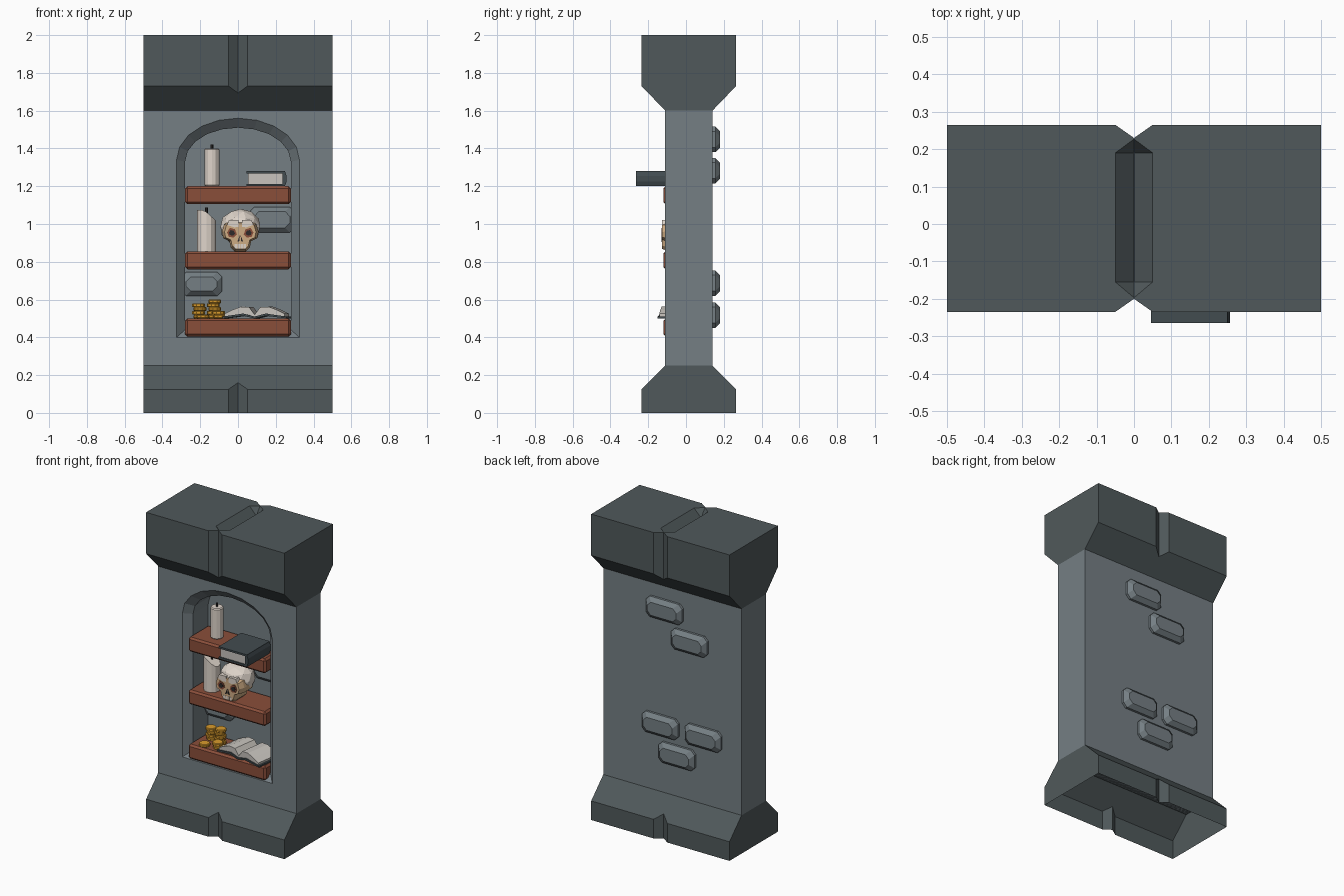
import bpy, bmesh, math
from mathutils import Matrix, Vector

if "Cube" in bpy.data.objects:
    bpy.data.objects.remove(bpy.data.objects["Cube"])


def material(name, r, g, b):
    m = bpy.data.materials.new(name)
    lin = lambda c: (c / 255 / 12.92) if c < 11 else ((c / 255 + 0.055) / 1.055) ** 2.4
    m.diffuse_color = (lin(r), lin(g), lin(b), 1)
    m.use_nodes = True
    m.node_tree.nodes["Principled BSDF"].inputs["Base Color"].default_value = m.diffuse_color
    return m


STONE = material("light stone", 117, 127, 132)
DARK = material("dark stone", 80, 89, 91)
WOOD = material("red wood", 138, 78, 58)
WAX = material("candle wax", 222, 212, 202)
BONE = material("bone tan", 206, 172, 132)
GOLD = material("gold", 218, 156, 44)
COVER = material("book cover", 66, 76, 80)
PAGE = material("paper", 200, 196, 190)
WICK = material("wick", 45, 42, 42)


def loft(name, loops, mat):
    """Closed solid through equal-length point loops."""
    bm = bmesh.new()
    rings = [[bm.verts.new(p) for p in lp] for lp in loops]
    n = len(rings[0])
    for a, b in zip(rings, rings[1:]):
        for i in range(n):
            bm.faces.new((a[i], a[(i + 1) % n], b[(i + 1) % n], b[i]))
    bm.faces.new(rings[0])
    bm.faces.new(rings[-1])
    bmesh.ops.recalc_face_normals(bm, faces=bm.faces)
    me = bpy.data.meshes.new(name)
    bm.to_mesh(me)
    bm.free()
    ob = bpy.data.objects.new(name, me)
    bpy.context.collection.objects.link(ob)
    me.materials.append(mat)
    return ob


def box(name, x, y, z, mat, bevel=0):
    ob = loft(name, [[(x[0], y[0], k), (x[1], y[0], k), (x[1], y[1], k), (x[0], y[1], k)] for k in z], mat)
    if bevel:
        m = ob.modifiers.new("bevel", "BEVEL")
        m.width, m.segments = bevel, 1
    return ob


def along_x(name, yz, x0, x1, mat):
    return loft(name, [[(x, y, z) for y, z in yz] for x in (x0, x1)], mat)


def along_y(name, xz, y0, y1, mat):
    return loft(name, [[(x, y, z) for x, z in xz] for y in (y0, y1)], mat)


def tube(name, c, r, z0, z1, mat, n=12, bevel=0.0):
    spec = [(r - bevel, z0), (r, z0 + bevel), (r, z1 - bevel), (r - bevel, z1)] if bevel else [(r, z0), (r, z1)]
    return loft(name, [[(c[0] + q * math.cos(2 * math.pi * i / n), c[1] + q * math.sin(2 * math.pi * i / n), z)
                        for i in range(n)] for q, z in spec], mat)


def cut(ob, cutter):
    m = ob.modifiers.new("cut", "BOOLEAN")
    m.operation, m.object, m.solver = "DIFFERENCE", cutter, "EXACT"
    bpy.context.view_layer.objects.active = ob
    bpy.ops.object.modifier_apply(modifier=m.name)
    bpy.data.objects.remove(cutter)


# Pillar cap, base and wall
cap = along_x("cap", [(-.11, 1.6), (-.235, 1.73), (-.235, 2), (.265, 2), (.265, 1.73), (.14, 1.6)], -.5, .5, DARK)
base = along_x("base", [(-.11, .25), (-.235, .125), (-.235, 0), (.265, 0), (.265, .125), (.14, .25)], -.5, .5, DARK)
wall = box("wall", (-.5, .5), (-.11, .14), (.25, 1.6), STONE)

# Vertical V grooves, front and back, on cap and base
for ob in (cap, base):
    for y, s in ((-.235, 1), (.265, -1)):
        tri = [(-.1, y - s * .035), (.1, y - s * .035), (0, y + s * .035)]
        cut(ob, loft("groove_cutter", [[(p, q, z) for p, q in tri] for z in (-.5, 2.5)], DARK))
# Pointed groove on top of the cap
k = [(-.05, -.155), (0, -.197), (.05, -.155), (.05, .19), (0, .227), (-.05, .19)]
deep = [(-.002, -.155), (0, -.157), (.002, -.155), (.002, .19), (0, .192), (-.002, .19)]
cut(cap, loft("top_cutter", [[(x, y, 1.95) for x, y in deep], [(x, y, 2) for x, y in k],
                             [(x, y, 2.1) for x, y in k]], DARK))
# Base is open underneath
bm = bmesh.new()
bm.from_mesh(base.data)
bmesh.ops.delete(bm, geom=[f for f in bm.faces if f.normal.z < -.9 and f.calc_center_median().z < .01], context="FACES")
bm.to_mesh(base.data)
bm.free()


# Arched niche with a chamfered edge
def arch(w, bottom, spring, rise, y):
    pts = [(-w, y, bottom), (w, y, bottom)]
    return pts + [(w * math.cos(math.pi * i / 10), y, spring + rise * math.sin(math.pi * i / 10)) for i in range(11)]


cut(wall, loft("niche_cutter", [arch(.325, .4, 1.34, .22, -.2), arch(.325, .4, 1.34, .22, -.11),
                                arch(.28, .44, 1.33, .18, -.065), arch(.28, .44, 1.33, .18, .09)], STONE))


# Raised bricks on the back and in the niche
def brick(name, x0, x1, z0, z1, y, s):
    def ring(i, yy):
        a, b, c, d, e = x0 + i, x1 - i, z0 + i, z1 - i, .025
        return [(a + e, yy, c), (b - e, yy, c), (b, yy, c + e), (b, yy, d - e),
                (b - e, yy, d), (a + e, yy, d), (a, yy, d - e), (a, yy, c + e)]
    loft(name, [ring(0, y), ring(0, y + s * .015), ring(.025, y + s * .04)], STONE)


for x0, x1, z0, z1 in ((-.08, .18, 1.38, 1.515), (-.26, 0, 1.215, 1.35), (-.05, .21, .62, .755),
                       (-.36, -.10, .62, .755), (-.17, .09, .45, .585)):
    brick("back_brick", x0, x1, z0, z1, .14, 1)
brick("niche_brick", -.30, -.085, .62, .745, .09, -1)
brick("niche_brick", .06, .30, .955, 1.09, .09, -1)

# Shelves
for z in (.405, .76, 1.105):
    box("shelf", (-.28, .28), (-.12, .09), (z, z + .095), WOOD, .012)

# Candles; the lower one has a melted slanting top
tube("upper_candle", (-.138, -.02), .04, 1.2, 1.4, WAX, 12, .006)
tube("upper_wick", (-.138, -.02), .008, 1.39, 1.422, WICK, 6)
low = tube("lower_candle", (-.167, -.03), .05, .85, 1.06, WAX, 12)
for v in low.data.vertices:
    if v.co.z > 1:
        v.co.z = 1.075 - max(0, v.co.x + .18) * .9
tube("lower_wick", (-.167, -.03), .008, 1.04, 1.088, WICK, 6)

# Coin stacks
for x, y, n in ((-.205, .02, 4), (-.127, 0, 5), (-.1, -.06, 2), (-.19, -.08, 1)):
    for i in range(n):
        tube("coin", (x + .004 * (-1) ** i, y), .034, .5 + i * .02, .52 + i * .02, GOLD, 10, .004)

# Closed book: two covers, rounded spine, paper block
for z in (1.2, 1.268):
    box("closed_book_cover", (.045, .25), (-.265, -.03), (z, z + .012), COVER)
along_y("closed_book_spine", [(.235, 1.2), (.25, 1.205), (.257, 1.225), (.257, 1.255), (.25, 1.275), (.235, 1.28)],
        -.265, -.03, COVER)
box("closed_book_pages", (.053, .24), (-.257, -.038), (1.21, 1.27), PAGE)

# Open book: curved paper halves over a thin cover, turned slightly
half = [(0, .02), (.03, .06), (.075, .062), (.12, .045), (.16, .025), (.16, .008), (.06, .022), (0, .008)]
lid = [(0, 0), (0, .01), (.06, .026), (.17, .01), (.17, 0), (.06, .014)]
for s in (-1, 1):
    for nm, prof, d, mat in (("open_book_pages", half, .085, PAGE), ("open_book_cover", lid, .093, COVER)):
        ob = along_y(nm, [(s * x, z) for x, z in prof], -d, d, mat)
        ob.matrix_world = Matrix.Translation((.1, -.035, .5)) @ Matrix.Rotation(-.14, 4, "Z")

# Skull: low-poly cranium, light on top and tan on the lower front
bpy.ops.mesh.primitive_ico_sphere_add(subdivisions=2, radius=1, location=(0, 0, 0))
cranium = bpy.context.object
cranium.name = "skull_cranium"
cranium.data.transform(Matrix.Translation((.012, -.02, .985)) @ Matrix.Diagonal((.11, .105, .095, 1)))
cranium.data.materials.append(WAX)
cranium.data.materials.append(BONE)
for f in cranium.data.polygons:
    f.material_index = 1 if f.center.z < .95 else 0
side = [(.03, .855), (.05, .875), (.058, .91), (.09, .925), (.097, .96), (.085, 1.0), (.05, 1.015)]
outline = side + [(-x, z) for x, z in reversed(side)]
face = loft("skull_face", [[(.012 + x * g, y, .95 + (z - .95) * g) for x, z in outline]
                           for y, g in ((.0, 1.0), (-.09, 1.0), (-.126, .86))], BONE)
for s in (-1, 1):
    eye = [(.018, .945), (.035, .928), (.06, .932), (.07, .955), (.055, .98), (.028, .972)]
    along_y("eye_socket", [(.012 + s * x, z) for x, z in eye], -.129, -.122, WOOD)
    pupil = [(.028, .948), (.04, .938), (.056, .942), (.06, .956), (.05, .968), (.034, .964)]
    along_y("eye_hollow", [(.012 + s * x, z) for x, z in pupil], -.131, -.128, WICK)
    along_y("nose_hole", [(.012 + s * .002, .94), (.012 + s * .016, .905), (.012 + s * .004, .91)], -.129, -.122, WICK)
    along_y("brow", [(.012 + s * .01, .985), (.012 + s * .03, .982), (.012 + s * .07, .995),
                     (.012 + s * .06, 1.02), (.012 + s * .01, 1.02)], -.128, -.08, WAX)
for x in (-.024, -.008, .008, .024):
    box("tooth", (x + .006, x + .018), (-.128, -.12), (.87, .893), WAX)
